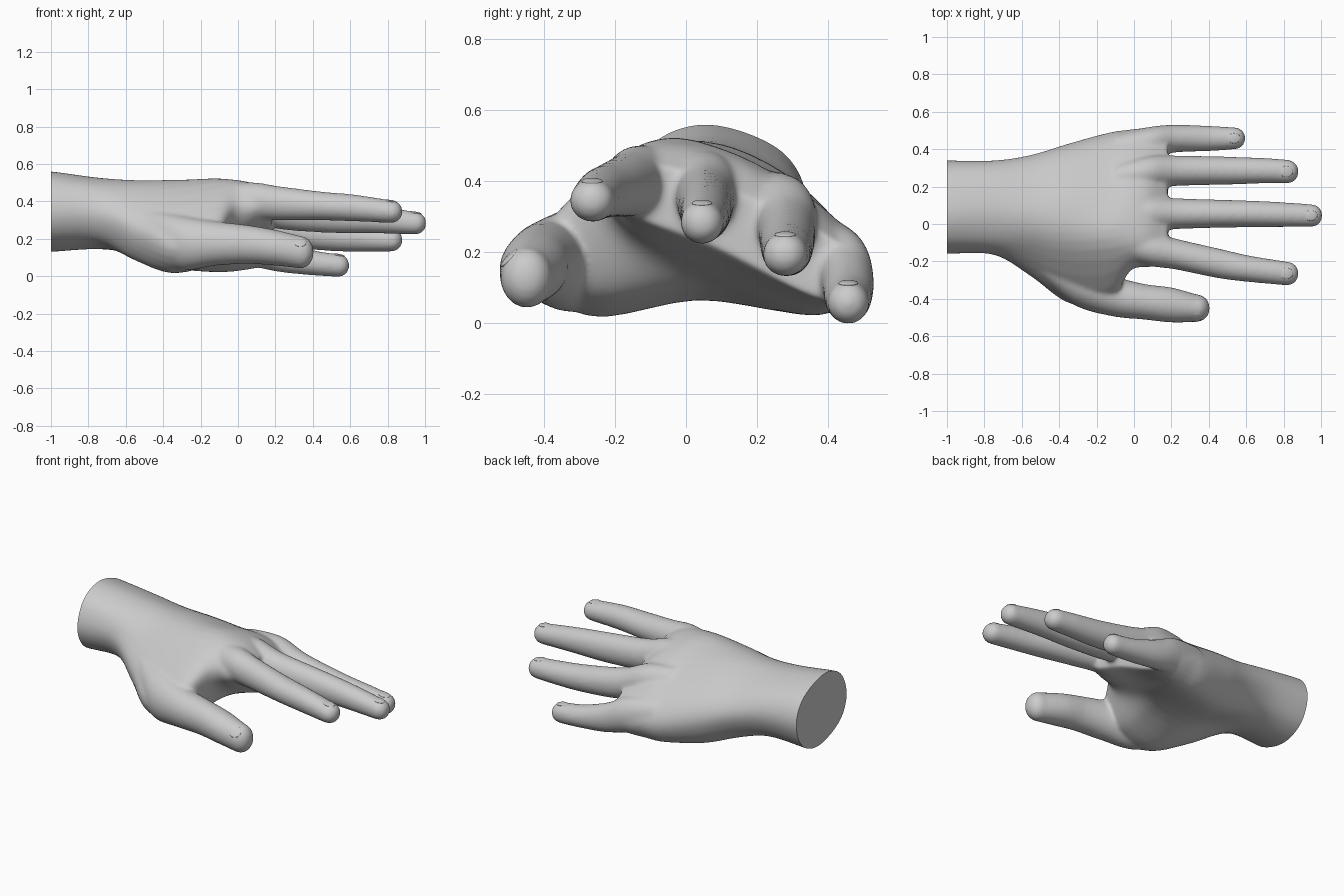
import bpy
import bmesh
from math import sin, cos, pi
from mathutils import Vector, Euler

default_cube = bpy.data.objects.get("Cube")
if default_cube:
    bpy.data.objects.remove(default_cube, do_unlink=True)


def make_material(name, colour):
    material = bpy.data.materials.new(name)
    material.use_nodes = True
    material.diffuse_color = colour
    material.node_tree.nodes["Principled BSDF"].inputs["Base Color"].default_value = colour
    return material


def spline(points, closed, steps):
    """Smooth curve running through every control point."""
    count = len(points)
    result = []
    for i in range(count if closed else count - 1):
        if closed:
            a, b, c, d = [points[(i + k) % count] for k in (-1, 0, 1, 2)]
        else:
            a, b, c, d = [points[min(max(i + k, 0), count - 1)] for k in (-1, 0, 1, 2)]
        for step in range(steps):
            t = step / steps
            result.append((b * 2 + (c - a) * t + (a * 2 - b * 5 + c * 4 - d) * t * t
                           + (b * 3 - a - c * 3 + d) * t ** 3) * 0.5)
    if not closed:
        result.append(points[-1])
    return result


def loft(bm, rings):
    """Closed tube through a row of rings with equal point counts."""
    loops = [[bm.verts.new(point) for point in ring] for ring in rings]
    size = len(loops[0])
    for near, far in zip(loops, loops[1:]):
        for i in range(size):
            j = (i + 1) % size
            bm.faces.new((near[i], near[j], far[j], far[i]))
    bm.faces.new(loops[0][::-1])
    bm.faces.new(loops[-1])


def add_palm(bm, stations):
    sections = []
    for x, outline in stations:
        sections.append(spline([Vector((x, y, z)) for y, z in outline], True, 5))
    columns = [spline(list(column), False, 6) for column in zip(*sections)]
    loft(bm, list(zip(*columns)))


def add_finger(bm, path, swell=0.004, sides=24):
    """Path rows are x, y, z, half width, half height; the tip is domed."""
    rows = spline([Vector(row) for row in path], False, 6)
    tip = rows[-1]
    for k in range(1, 7):
        angle = k * pi / 13
        rows.append(Vector((tip[0] + tip[3] * sin(angle), tip[1], tip[2],
                            tip[3] * cos(angle), tip[4] * cos(angle))))
    rings = []
    for x, y, z, width, height in rows:
        turns = [2 * pi * i / sides for i in range(sides)]
        rings.append([(x, y + (width + swell) * cos(a), z + (height + swell) * sin(a))
                      for a in turns])
    loft(bm, rings)


# Wrist and palm outlines: little-finger edge, over the back, thumb edge, underside
wrist = [(.34, .345), (.267, .487), (.065, .56), (-.097, .503),
         (-.16, .345), (-.087, .203), (.115, .13), (.277, .187)]
palm_stations = [
    (-1.12, wrist),
    (-1, wrist),
    (-.75, [(.34, .33), (.267, .46), (.07, .527), (-.095, .475),
            (-.165, .335), (-.09, .20), (.1, .145), (.27, .185)]),
    (-.55, [(.37, .28), (.28, .425), (.07, .512), (-.11, .46),
            (-.28, .26), (-.18, .09), (.05, .12), (.27, .12)]),
    (-.35, [(.43, .21), (.34, .375), (.09, .505), (-.14, .47),
            (-.42, .19), (-.28, .02), (.03, .065), (.32, .05)]),
    (-.14, [(.487, .15), (.4, .315), (.12, .485), (-.13, .50),
            (-.43, .22), (-.26, .075), (.04, .085), (.37, .022)]),
    (-.02, [(.505, .14), (.42, .295), (.15, .47), (-.105, .51),
            (-.25, .37), (-.17, .22), (.05, .125), (.38, .025)]),
    (.08, [(.515, .13), (.43, .265), (.18, .43), (-.09, .495),
           (-.23, .385), (-.16, .27), (.07, .165), (.4, .04)]),
    (.18, [(.515, .12), (.44, .22), (.2, .345), (-.08, .445),
           (-.21, .39), (-.14, .3), (.08, .215), (.4, .06)]),
]

fingers = {
    "index": [(-.1, -.08, .40, .09, .09), (.08, -.13, .402, .09, .096),
              (.22, -.16, .39, .079, .087), (.45, -.21, .375, .076, .073),
              (.62, -.24, .365, .067, .068), (.82, -.265, .345, .06, .057)],
    "middle": [(-.1, .06, .39, .08, .09), (.08, .055, .385, .087, .095),
               (.24, .055, .345, .078, .092), (.5, .055, .32, .07, .085),
               (.72, .052, .305, .065, .072), (.95, .045, .283, .057, .057)],
    "ring": [(-.1, .24, .335, .08, .09), (.08, .275, .315, .085, .095),
             (.24, .285, .255, .077, .09), (.5, .285, .215, .071, .077),
             (.7, .285, .2, .064, .065), (.82, .28, .193, .06, .058)],
    "little": [(-.1, .40, .19, .08, .1), (.1, .44, .155, .078, .105),
               (.23, .457, .11, .07, .085), (.4, .457, .072, .064, .064),
               (.54, .458, .057, .055, .057)],
    "thumb": [(-.5, -.19, .24, .1, .12), (-.32, -.30, .18, .13, .145),
              (-.12, -.382, .175, .107, .115), (.05, -.415, .17, .092, .1),
              (.2, -.433, .152, .09, .092), (.335, -.45, .128, .07, .083)],
}

skin = make_material("matte_grey", (0.6, 0.6, 0.6, 1))

# Hand: overlapping shells fused into a single smooth skin
mesh = bpy.data.meshes.new("hand")
bm = bmesh.new()
add_palm(bm, palm_stations)
for path in fingers.values():
    add_finger(bm, path)
bmesh.ops.recalc_face_normals(bm, faces=bm.faces)
bm.to_mesh(mesh)
bm.free()
hand = bpy.data.objects.new("hand", mesh)
bpy.context.collection.objects.link(hand)
bpy.ops.object.select_all(action='DESELECT')
hand.select_set(True)
bpy.context.view_layer.objects.active = hand

remesh = hand.modifiers.new("fuse", 'REMESH')
remesh.mode = 'VOXEL'
remesh.voxel_size = 0.009
smooth = hand.modifiers.new("soften", 'SMOOTH')
smooth.factor = 0.5
smooth.iterations = 20
for name in ("fuse", "soften"):
    bpy.ops.object.modifier_apply(modifier=name)

# Flat cut across the wrist
bm = bmesh.new()
bm.from_mesh(hand.data)
bmesh.ops.bisect_plane(bm, geom=bm.verts[:] + bm.edges[:] + bm.faces[:],
                       plane_co=(-1, 0, 0), plane_no=(-1, 0, 0), clear_outer=True)
rim = [edge for edge in bm.edges if edge.is_boundary]
bmesh.ops.holes_fill(bm, edges=rim, sides=0)
bmesh.ops.recalc_face_normals(bm, faces=bm.faces)
bm.to_mesh(hand.data)
bm.free()
hand.data.materials.clear()
hand.data.materials.append(skin)
bpy.ops.object.shade_smooth_by_angle(angle=0.7)

# Nails: shallow ovals set into the fingertips, the thumb's turned outward
for name, path in fingers.items():
    x, y, z, width, height = path[-1]
    roll = 0.8 if name == "thumb" else 0
    offset = Vector((0, -sin(roll) * width, cos(roll) * height)) * 0.96
    bpy.ops.mesh.primitive_uv_sphere_add(segments=24, ring_count=12, radius=1)
    nail = bpy.context.object
    nail.name = name + "_nail"
    nail.location = Vector((x - 0.005, y, z)) + offset
    nail.rotation_euler = Euler((roll, 0.15, 0))
    nail.scale = (0.036, width * 0.5, 0.008)
    nail.data.materials.append(skin)
    bpy.ops.object.shade_smooth()
